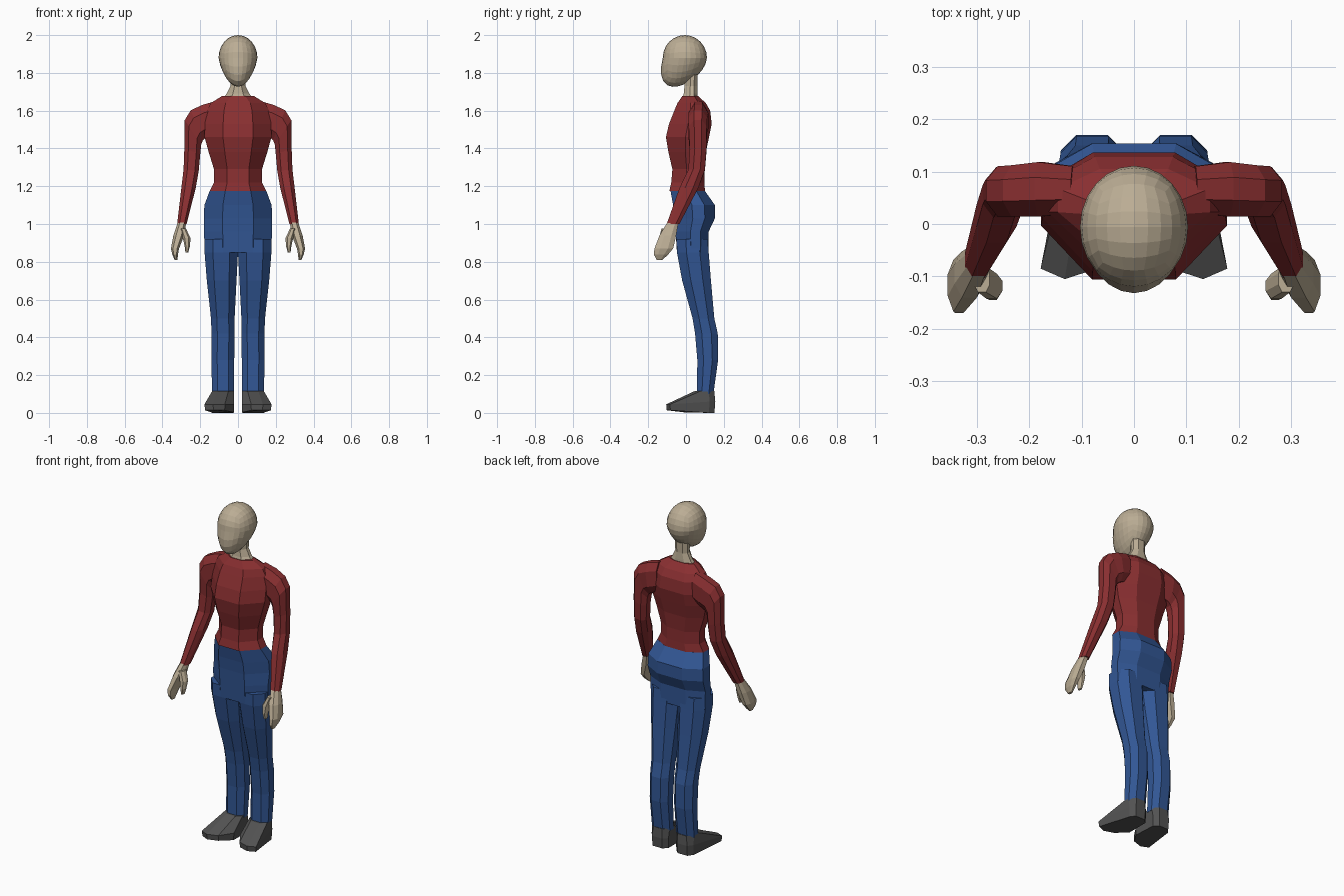
import bpy, bmesh, math
from mathutils import Vector

if "Cube" in bpy.data.objects:
    bpy.data.objects.remove(bpy.data.objects["Cube"])


def material(name, rgb):
    m = bpy.data.materials.new(name)
    m.diffuse_color = (*rgb, 1)
    m.use_nodes = True
    m.node_tree.nodes["Principled BSDF"].inputs["Base Color"].default_value = m.diffuse_color
    return m


RED = material("shirt red", (0.25, 0.028, 0.03))
BLUE = material("trouser blue", (0.032, 0.095, 0.3))
SKIN = material("skin beige", (0.5, 0.42, 0.3))
GREY = material("shoe grey", (0.085, 0.085, 0.085))


def finish(name, bm, mat):
    bmesh.ops.recalc_face_normals(bm, faces=bm.faces)
    me = bpy.data.meshes.new(name)
    bm.to_mesh(me)
    bm.free()
    me.materials.append(mat)
    ob = bpy.data.objects.new(name, me)
    bpy.context.collection.objects.link(ob)
    return ob


def skin_rings(name, rings, mat, side=1):
    """Join rings of points into a closed, flat-faced body."""
    bm = bmesh.new()
    rows = [[bm.verts.new((side * x, y, z)) for x, y, z in r] for r in rings]
    for lo, hi in zip(rows, rows[1:]):
        for i in range(len(lo)):
            j = (i + 1) % len(lo)
            bm.faces.new((lo[i], lo[j], hi[j], hi[i]))
    bm.faces.new(rows[0])
    bm.faces.new(rows[-1])
    return finish(name, bm, mat)


def section(ax, az, bx, bz, yf, yb, flat=0.5, s1=0.3, s2=0.72):
    """Eight-sided section between points a and b (seen from the front)."""
    uv = [(0.5 - flat / 2, 0), (0.5 + flat / 2, 0), (1, s1), (1, s2),
          (0.5 + flat / 2, 1), (0.5 - flat / 2, 1), (0, s2), (0, s1)]
    return [(ax + u * (bx - ax), yf + v * (yb - yf), az + u * (bz - az)) for u, v in uv]


def body(name, rows, mat):
    """Centred part; rows are z, half width, front y, back y."""
    skin_rings(name, [section(-w, z, w, z, f, b, 0.45, 0.45, 0.75) for z, w, f, b in rows], mat)


def limb(name, rows, mat, side):
    """Upright limb; rows are z, inner x, outer x, front y, back y."""
    skin_rings(name, [section(a, z, b, z, f, k) for z, a, b, f, k in rows], mat, side)


# Torso, hips and neck
body("shirt_torso", [(1.175, .15, -.088, .10), (1.22, .127, -.078, .098), (1.29, .127, -.072, .097),
                     (1.38, .155, -.093, .105), (1.46, .177, -.106, .122), (1.53, .175, -.09, .136),
                     (1.60, .165, -.062, .128), (1.64, .145, -.045, .105), (1.677, .085, -.02, .065)], RED)
body("trouser_hips", [(.85, .176, -.048, .118), (.96, .18, -.055, .12), (1.03, .181, -.06, .153),
                      (1.10, .178, -.068, .153), (1.175, .15, -.082, .10)], BLUE)
body("neck", [(1.66, .085, -.02, .062), (1.69, .06, -.012, .062), (1.73, .04, -.008, .06),
              (1.80, .042, -.008, .062)], SKIN)

# Head: cube sphere shaped into a skull with a lower, forward chin
bm = bmesh.new()
bmesh.ops.create_cube(bm, size=2)
bmesh.ops.subdivide_edges(bm, edges=bm.edges, cuts=5, use_grid_fill=True)
for v in bm.verts:
    p = Vector([math.tan(c * math.pi / 4) for c in v.co]).normalized()
    t = max(0, -p.z)
    down = 0.15 - 0.035 * p.y
    v.co = (0.103 * p.x * (1 - 0.2 * t),
            0.117 * p.y - 0.006 - t * (0.03 - 0.02 * p.y),
            1.88 + p.z * (0.12 if p.z > 0 else down))
finish("head", bm, SKIN)

for side, tag in ((1, "left"), (-1, "right")):
    # Sleeve from shoulder to wrist
    sleeve = [(.11, 1.48, .12, 1.65, .02, .11), (.165, 1.46, .19, 1.63, .014, .118),
              (.185, 1.445, .25, 1.602, .014, .112), (.195, 1.42, .282, 1.55, .014, .11),
              (.20, 1.37, .284, 1.40, .02, .108), (.208, 1.28, .288, 1.29, .012, .10),
              (.224, 1.19, .30, 1.19, -.035, .065), (.272, 1.0, .322, 1.0, -.102, -.035)]
    skin_rings("sleeve_" + tag, [section(*r) for r in sleeve], RED, side)

    # Hand and thumb
    limb("hand_" + tag, [(1.01, .274, .318, -.098, -.04), (.94, .285, .342, -.14, -.052),
                         (.87, .312, .355, -.167, -.068), (.838, .318, .348, -.17, -.095),
                         (.81, .32, .335, -.155, -.125)], SKIN, side)
    limb("thumb_" + tag, [(.975, .275, .305, -.13, -.08), (.925, .251, .292, -.142, -.095),
                          (.88, .255, .282, -.145, -.108), (.848, .264, .278, -.14, -.115)], SKIN, side)

    # Trouser leg
    limb("trouser_leg_" + tag, [(.10, .021, .138, .058, .145), (.28, .02, .14, .06, .17),
                                (.42, .018, .14, .048, .168), (.50, .018, .143, .035, .15),
                                (.70, .008, .165, -.02, .132), (.85, .0, .177, -.048, .12),
                                (.92, .0, .176, -.05, .115)], BLUE, side)

    # Shoe: turned-out sole rising to the ankle
    sole = [(.07, -.085), (.132, -.105), (.178, -.085), (.137, .125),
            (.115, .155), (.05, .155), (.024, .13), (.02, -.01)]
    ankle = section(.022, .115, .137, .115, .045, .15)
    shoe = [[(x, y, .014 if y < -.05 else .003 if y < .05 else 0) for x, y in sole],
            [(x, y, .045 if y < .05 else .06) for x, y in sole], ankle]
    shoe[0] = [(x * .96 + .003, y * .97, z) for x, y, z in shoe[0]]
    skin_rings("shoe_" + tag, shoe, GREY, side)
